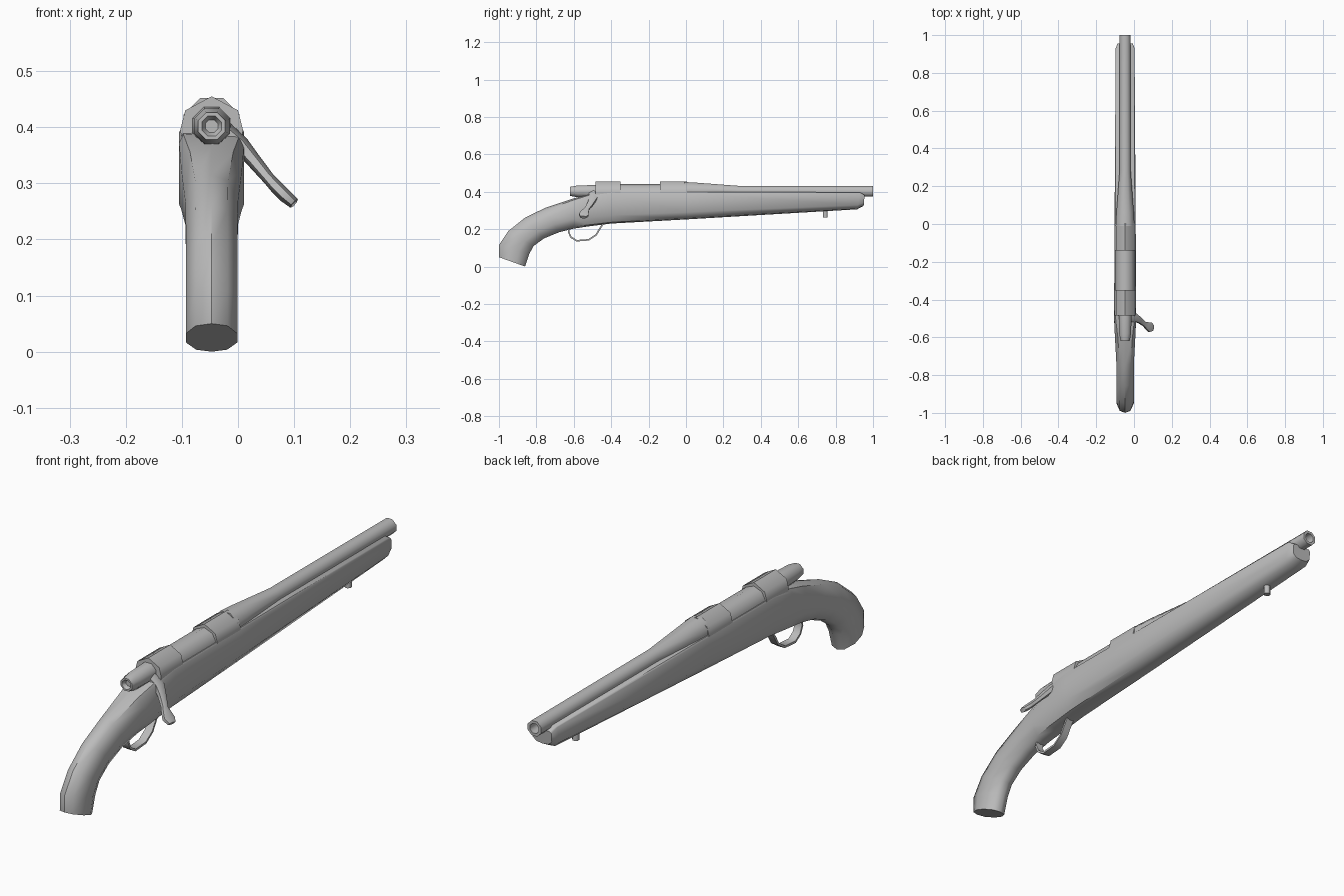
import bpy, bmesh, math
from mathutils import Vector

cube = bpy.data.objects.get("Cube")
if cube:
    bpy.data.objects.remove(cube, do_unlink=True)

CX = -0.047      # centre line of the gun
BORE = 0.402     # height of the bore axis
X, Y, Z = Vector((1, 0, 0)), Vector((0, 1, 0)), Vector((0, 0, 1))

grey = bpy.data.materials.new("plain_grey")
grey.use_nodes = True
grey.diffuse_color = (0.5, 0.5, 0.5, 1)
grey.node_tree.nodes["Principled BSDF"].inputs["Base Color"].default_value = (0.5, 0.5, 0.5, 1)


def loft(name, rings, angle=50):
    """Skin a list of equal-length point rings and cap both ends."""
    bm = bmesh.new()
    loops = [[bm.verts.new(p) for p in ring] for ring in rings]
    n = len(loops[0])
    for a, b in zip(loops, loops[1:]):
        for i in range(n):
            j = (i + 1) % n
            bm.faces.new((a[i], a[j], b[j], b[i]))
    bm.faces.new(loops[0])
    bm.faces.new(loops[-1])
    bmesh.ops.recalc_face_normals(bm, faces=bm.faces)
    mesh = bpy.data.meshes.new(name)
    bm.to_mesh(mesh)
    bm.free()
    mesh.materials.append(grey)
    obj = bpy.data.objects.new(name, mesh)
    bpy.context.collection.objects.link(obj)
    bpy.ops.object.select_all(action='DESELECT')
    obj.select_set(True)
    bpy.context.view_layer.objects.active = obj
    bpy.ops.object.shade_smooth_by_angle(angle=math.radians(angle))
    return obj


def sweep(name, path, sizes, side, sides=8, tangent=None, angle=50):
    """Sweep a polygon with (side, depth) radii along a path."""
    path = [Vector(p) for p in path]
    rings = []
    for i, p in enumerate(path):
        t = tangent or (path[min(i + 1, len(path) - 1)] - path[max(i - 1, 0)])
        t = t.normalized()
        a = (side - t * side.dot(t)).normalized()
        b = t.cross(a)
        ra, rb = sizes[i]
        turns = [math.tau * (k + 0.5) / sides for k in range(sides)]
        rings.append([p + a * ra * math.cos(u) + b * rb * math.sin(u) for u in turns])
    return loft(name, rings, angle)


def turned(name, profile):
    """Eight-sided round part along the bore axis, from (y, radius) pairs."""
    return sweep(name, [(CX, y, BORE) for y, r in profile],
                 [(r, r) for y, r in profile], X, tangent=Y)


def mirrored(half):
    """Close a half outline, running bottom to top, across the centre line."""
    return half + [(-u, v) for u, v in reversed(half) if u > 0]


# Stock: cross-sections run from the square fore-end to the rounded pistol grip
square = [(0, 0), (.6, .04), (1, .26), (1, .96), (.93, 1), (0, 1)]
rounded = [(0, 0), (.6, .07), (1, .33), (1, .64), (.62, .92), (0, 1)]
# top y, top z, bottom y, bottom z, half width, roundness
stations = [
    (.955, .383, .95, .325, .041, .3),
    (.93, .397, .915, .306, .05, 0),
    (0, .398, 0, .252, .056, 0),
    (-.4, .398, -.4, .23, .058, 0),
    (-.5, .39, -.52, .215, .058, .2),
    (-.6, .365, -.6, .203, .054, .7),
    (-.75, .315, -.68, .183, .047, 1),
    (-.86, .262, -.76, .15, .046, 1),
    (-.95, .19, -.815, .11, .046, 1),
    (-1, .115, -.838, .067, .046, 1),
    (-1, .05, -.86, 0, .046, 1),
]
rings = []
for yt, zt, yb, zb, w, r in stations:
    half = [(p[0] + (q[0] - p[0]) * r, p[1] + (q[1] - p[1]) * r)
            for p, q in zip(square, rounded)]
    rings.append([(CX + u * w, yb + (yt - yb) * v, zb + (zt - zb) * v)
                  for u, v in mirrored(half)])
loft("stock", rings, 45)

# Receiver: two peaked rings joined by a lower bridge
ring_half = [(0, .36), (.05, .36), (.056, .395), (.047, .43), (0, .455)]
bridge_half = [(0, .36), (.048, .36), (.052, .395), (.034, .428), (0, .441)]
for name, y0, y1, half in (("rear_receiver_ring", -.485, -.35, ring_half),
                           ("receiver_bridge", -.352, -.138, bridge_half),
                           ("front_receiver_ring", -.14, .005, ring_half)):
    loft(name, [[(CX + u, y, z) for u, z in mirrored(half)] for y in (y0, y1)])

# Barrel with hollow muzzle
turned("barrel", [(-.01, .054), (.06, .05), (.28, .032), (1, .031), (1, .02), (.92, .018)])

# Bolt shroud with a shallow cup at the rear
turned("bolt_shroud", [(-.47, .037), (-.58, .034), (-.62, .026), (-.62, .019), (-.605, .012)])

# Bolt handle, ending in a flattened knob
sweep("bolt_handle",
      [(-.03, -.495, .395), (.005, -.495, .368), (.03, -.51, .338), (.055, -.53, .308),
       (.068, -.538, .294), (.085, -.547, .277), (.1, -.55, .264)],
      [(.03, .02), (.025, .016), (.018, .013), (.014, .011), (.022, .012), (.03, .012), (.018, .01)],
      Y, sides=6, angle=60)

# Trigger guard: a thin bent strip
guard = [(-.625, .21), (-.628, .185), (-.615, .157), (-.585, .138), (-.52, .143),
         (-.48, .17), (-.462, .2), (-.44, .235)]
sweep("trigger_guard", [(CX, y, z) for y, z in guard], [(.022, .006)] * len(guard),
      X, sides=4)

# Sling stud under the fore-end
sweep("sling_stud", [(CX, .745, .32), (CX, .745, .262)], [(.013, .013)] * 2, X)
